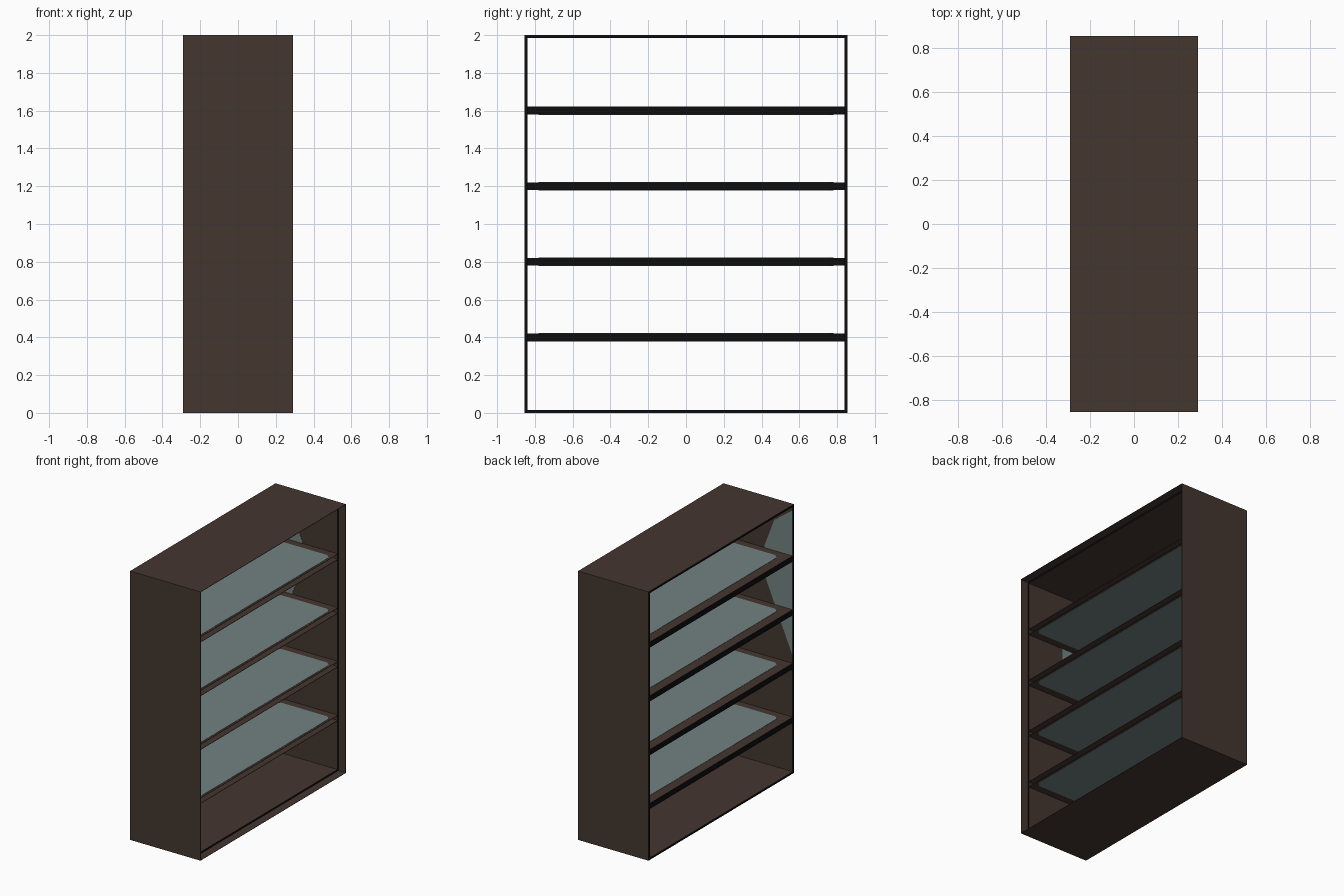
import bpy, bmesh
from mathutils import Vector

cube = bpy.data.objects.get("Cube")
if cube:
    bpy.data.objects.remove(cube, do_unlink=True)


def material(name, color):
    m = bpy.data.materials.new(name)
    m.use_nodes = True
    m.diffuse_color = (*color, 1)
    m.node_tree.nodes["Principled BSDF"].inputs["Base Color"].default_value = (*color, 1)
    return m


WOOD = material("dark_brown_wood", (0.058, 0.037, 0.029))
EDGE = material("black_edge", (0.004, 0.004, 0.004))
GLASS = material("grey_green_glass", (0.17, 0.225, 0.22))


def finish(name, bm, mats):
    bmesh.ops.recalc_face_normals(bm, faces=bm.faces)
    mesh = bpy.data.meshes.new(name)
    bm.to_mesh(mesh)
    bm.free()
    for m in mats:
        mesh.materials.append(m)
    ob = bpy.data.objects.new(name, mesh)
    bpy.context.collection.objects.link(ob)
    return ob


def box(name, x, y, z, black_ends=False):
    """Board spanning the given ranges; its cut ends along x can be black."""
    bm = bmesh.new()
    bmesh.ops.create_cube(bm, size=1)
    for v in bm.verts:
        v.co = [(r[0] + r[1]) / 2 + c * (r[1] - r[0]) for r, c in zip((x, y, z), v.co)]
    bm.normal_update()
    if black_ends:
        for f in bm.faces:
            f.material_index = int(abs(f.normal.x) > 0.9)
    return finish(name, bm, [WOOD, EDGE])


def plate(name, points, depth):
    """Thin glass plate made from an outline."""
    bm = bmesh.new()
    face = bm.faces.new([bm.verts.new(p) for p in points])
    new = bmesh.ops.extrude_face_region(bm, geom=[face])["geom"]
    bmesh.ops.translate(bm, vec=Vector(depth),
                        verts=[g for g in new if isinstance(g, bmesh.types.BMVert)])
    return finish(name, bm, [GLASS])


W, D, H = 0.29, 0.855, 2.0      # half width, half depth, height
T, LIP = 0.015, 0.003           # board and lip thickness
RECESS = 0.23                   # where the boards stop on the open face
INNER = D - T

# Outer case: boards with black cut ends and a thin lip beyond them
for name, s in (("front", -1), ("back", 1)):
    box(name + "_panel", (-W, RECESS), sorted((s * INNER, s * D)), (0, H), True)
    box(name + "_lip", (RECESS, W), sorted((s * (D - LIP), s * D)), (0, H))
for name, low, high, edge in (("bottom", 0, T, 0), ("top", H - T, H, H - LIP)):
    box(name + "_panel", (-W, RECESS), (-INNER, INNER), (low, high), True)
    box(name + "_lip", (RECESS, W), (-D + LIP, D - LIP), (edge, edge + LIP))

# Shelves: grooved edge on one side, glass sheets above and below
GX, GY, CUT = 0.22, 0.78, 0.03
outline = []
for sx, sy in ((1, 1), (-1, 1), (-1, -1), (1, -1)):
    corner = [(sx * GX, sy * (GY - CUT)), (sx * (GX - CUT), sy * GY)]
    outline += corner if sx * sy > 0 else corner[::-1]

for i in range(1, 5):
    z, h = 0.4 * i, 0.021
    box(f"shelf_{i}", (-W, 0.18), (-INNER, INNER), (z - h, z + h), True)
    for side, s in (("upper", 1), ("lower", -1)):
        box(f"shelf_{i}_{side}_lip", (0.18, 0.235), (-INNER, INNER),
            sorted((z + s * h, z + s * (h - LIP))))
        plate(f"shelf_{i}_{side}_glass", [(x, y, z + s * h) for x, y in outline],
              (0, 0, s * 0.002))

# Glass insets on the inside of both end panels
inset = ((-W, 1.96), (-0.14, 1.85), (-0.06, 1.64), (-0.06, 1.42), (-W, 0.88))
for name, s in (("front", -1), ("back", 1)):
    plate(name + "_glass_inset", [(x, s * INNER, z) for x, z in inset], (0, -s * 0.002, 0))
